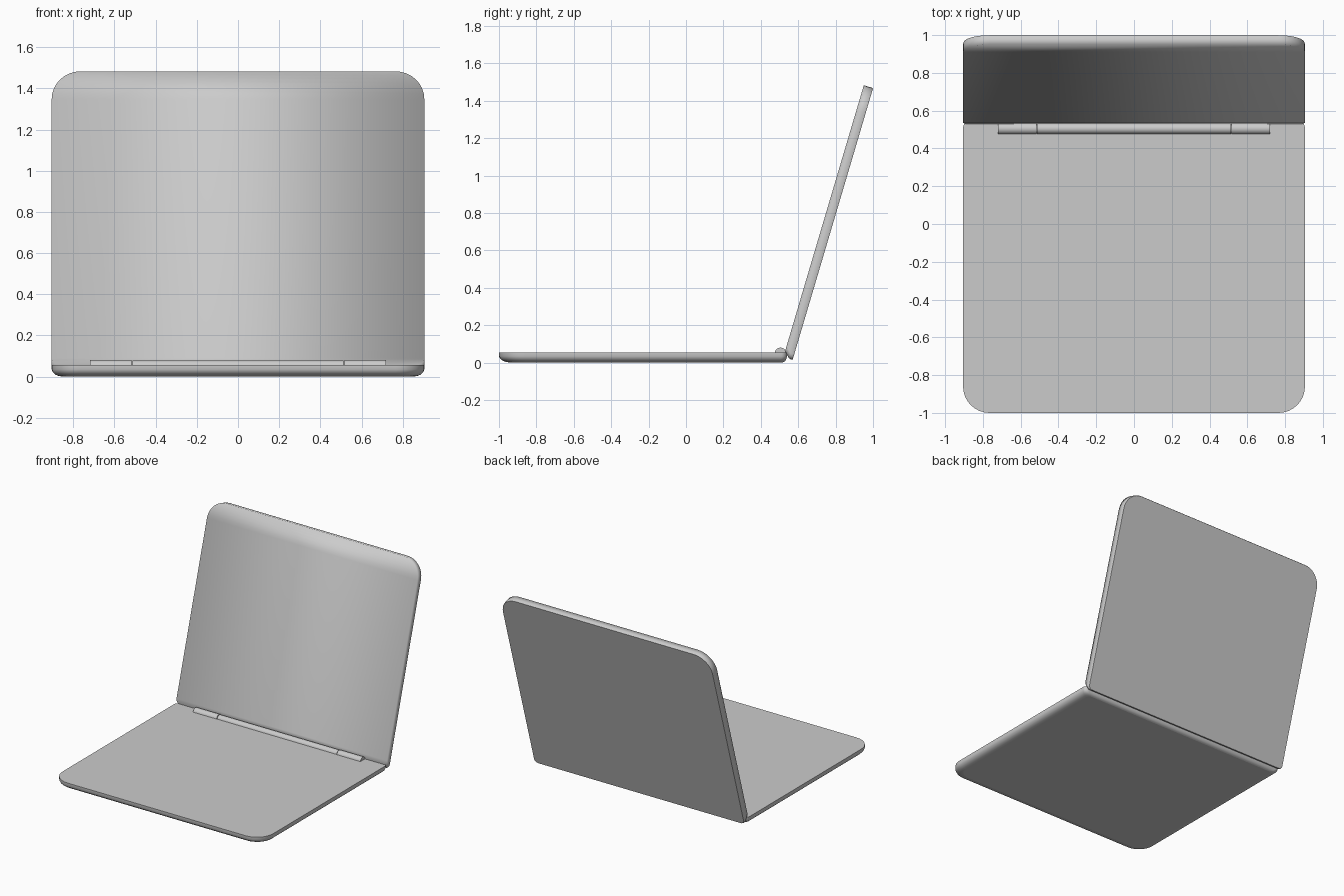
import bpy, bmesh, math

if "Cube" in bpy.data.objects:
    bpy.data.objects.remove(bpy.data.objects["Cube"])

W = 0.905          # half width of both panels
TILT = math.radians(16.5)


def half_outline(w, near, far, r_near, r_far, n=8):
    """Right half of a rounded panel, from the hinge end to the far end."""
    pts = []
    for r, s, d, start in ((r_near, near + r_near, -1, 90), (r_far, far - r_far, 1, 0)):
        for i in range(n + 1):
            a = math.radians(90 * i / n)
            if d < 0:
                a = math.pi / 2 - a
            pts.append((w - r + r * math.cos(a), s + d * r * math.sin(a)))
    return pts


def panel(name, layers, r_near, r_far, place, sharp):
    """Stack outlines (side inset, near, far, depth) into a closed solid."""
    bm = bmesh.new()
    rings = []
    for inset, near, far, t in layers:
        pts = half_outline(W - inset, near, far, r_near, max(r_far - inset, 0.02))
        right = [bm.verts.new(place(x, s, t)) for x, s in pts]
        left = [bm.verts.new(place(-x, s, t)) for x, s in pts]
        rings.append((right, left))
    loops = [r + l[::-1] for r, l in rings]
    for a, b in zip(loops, loops[1:]):
        for i in range(len(a)):
            j = (i + 1) % len(a)
            bm.faces.new((a[i], a[j], b[j], b[i]))
    for k in (0, -1):
        r, l = rings[k]
        for i in range(len(r) - 1):
            bm.faces.new((r[i], r[i + 1], l[i + 1], l[i]))
    bmesh.ops.recalc_face_normals(bm, faces=bm.faces)
    for f in bm.faces:
        f.smooth = True
    for k in sharp:
        lp = loops[k]
        for i in range(len(lp)):
            e = bm.edges.get((lp[i], lp[(i + 1) % len(lp)]))
            if e:
                e.smooth = False
    me = bpy.data.meshes.new(name)
    bm.to_mesh(me)
    bm.free()
    ob = bpy.data.objects.new(name, me)
    bpy.context.collection.objects.link(ob)
    return ob


# Base: flat sharp top, rounded underside
base_layers = [(i, 0.5 * i, 1.54 - 1.2 * i, z) for i, z in
               ((0, 0.055), (0, 0.034), (0.006, 0.02), (0.018, 0.009), (0.034, 0.003), (0.05, 0))]
panel("base", base_layers, 0.03, 0.14,
      lambda x, s, t: (x, 0.54 - s, t), (0, -1))

# Lid: tilted back, soft inner face, crisp flat back, chamfered at the hinge end
sn, cs = math.sin(TILT), math.cos(TILT)
lid_layers = [(0, 0.032, 1.516, 0), (0, 0.004, 1.516, 0.03),
              (0, 0, 1.516, 0.044), (0.004, 0.003, 1.512, 0.052)]
panel("lid", lid_layers, 0.03, 0.14,
      lambda x, s, t: (x, 0.52 + sn * s + cs * t, 0.029 + cs * s - sn * t), (-1,))


# Hinge: long centre barrel and two end knuckles
def barrel(name, x0, x1, r):
    bpy.ops.mesh.primitive_cylinder_add(vertices=32, radius=r, depth=x1 - x0,
                                        location=((x0 + x1) / 2, 0.505, 0.05),
                                        rotation=(0, math.pi / 2, 0))
    bpy.context.object.name = name
    bpy.ops.object.shade_smooth_by_angle()


barrel("hinge_barrel", -0.513, 0.513, 0.028)
barrel("hinge_knuckle_left", -0.72, -0.517, 0.03)
barrel("hinge_knuckle_right", 0.517, 0.72, 0.03)
